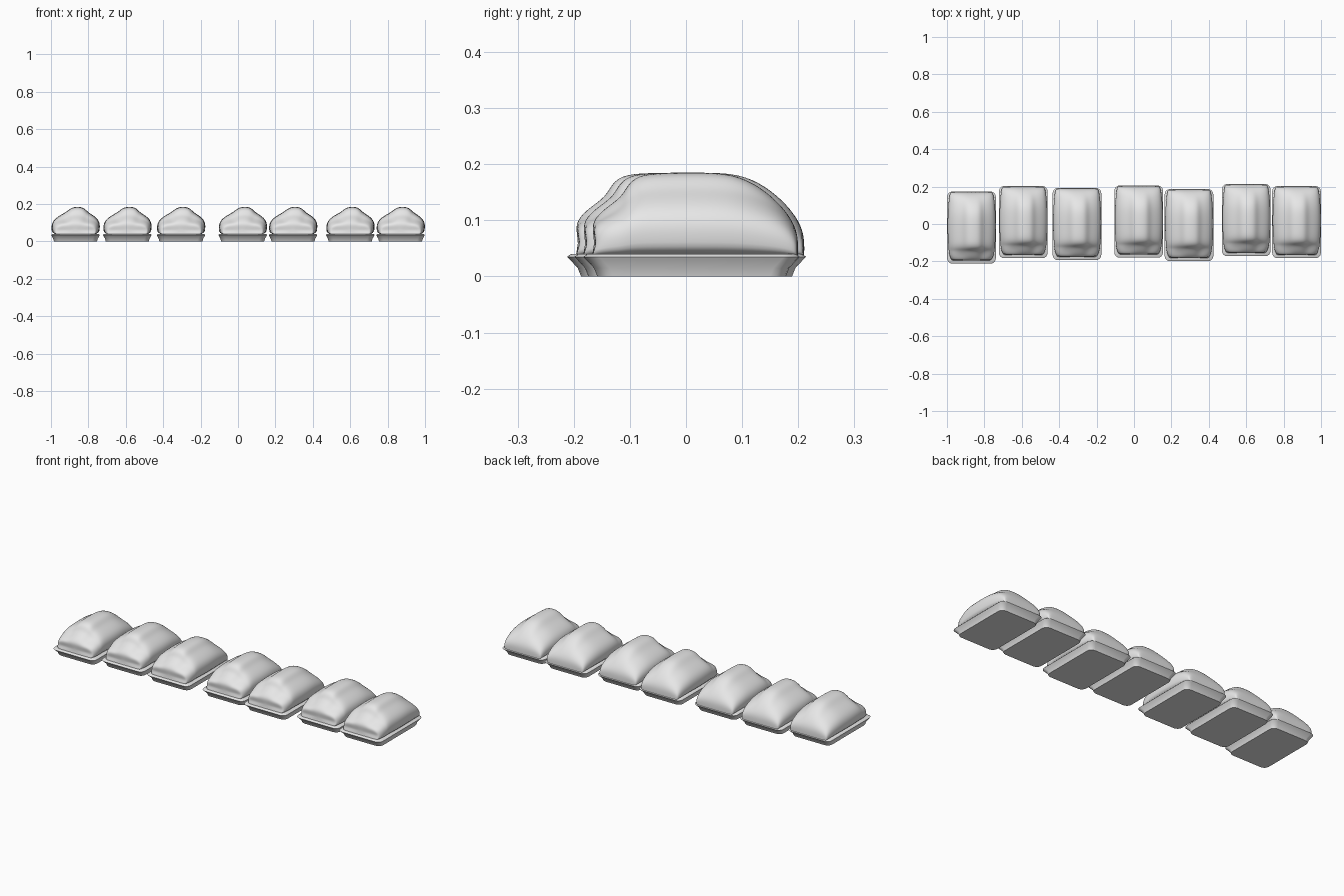
import bpy, math
from math import exp, sin, cos, pi

cube = bpy.data.objects.get("Cube")
if cube:
    bpy.data.objects.remove(cube)

mat = bpy.data.materials.new("pale grey")
mat.use_nodes = True
colour = (0.8, 0.8, 0.8, 1)
mat.diffuse_color = colour
mat.node_tree.nodes["Principled BSDF"].inputs["Base Color"].default_value = colour


def loft(name, rings, closed):
    """Skin a list of equal-length point rings and cap both ends."""
    n = len(rings[0])
    verts = [p for ring in rings for p in ring]
    faces = []
    for i in range(len(rings) - 1):
        for j in range(n if closed else n - 1):
            k = (j + 1) % n
            faces.append((i*n + j, i*n + k, (i+1)*n + k, (i+1)*n + j))
    faces.append(tuple(reversed(range(n))))
    faces.append(tuple(range((len(rings)-1) * n, len(rings) * n)))
    mesh = bpy.data.meshes.new(name)
    mesh.from_pydata(verts, [], faces)
    mesh.materials.append(mat)
    return mesh


def rounded_rect(hx, hy, z, r=0.028, steps=5):
    pts = []
    for q, (sx, sy) in enumerate([(1, 1), (-1, 1), (-1, -1), (1, -1)]):
        for s in range(steps):
            a = (q + s / (steps - 1)) * pi / 2
            pts.append((sx*(hx - r) + r*cos(a), sy*(hy - r) + r*sin(a), z))
    return pts


# Shallow tray: flat base, sloping wall, flared lip
TRAY = [(0.115, 0.168, 0), (0.119, 0.174, 0.015), (0.127, 0.187, 0.029),
        (0.13, 0.193, 0.035), (0.125, 0.186, 0.04)]
tray_mesh = loft("tray", [rounded_rect(*t) for t in TRAY], True)

# Wrapped bird: (y, half width, top height) from front to back
STATIONS = [(-0.179, 0.1, 0.075), (-0.178, 0.108, 0.1), (-0.15, 0.118, 0.126),
            (-0.124, 0.122, 0.143), (-0.113, 0.123, 0.168), (-0.09, 0.125, 0.184),
            (-0.04, 0.128, 0.186), (0.02, 0.129, 0.187), (0.075, 0.127, 0.184),
            (0.12, 0.124, 0.163), (0.16, 0.12, 0.128), (0.186, 0.114, 0.09),
            (0.19, 0.106, 0.06)]
# Half section as (width share, height share), from foot to ridge
PEAKED = [(0.95, 0), (1, 0.2), (1.01, 0.4), (0.9, 0.58), (0.66, 0.72),
          (0.44, 0.82), (0.26, 0.97)]
ROUND = [(0.97, 0), (1, 0.25), (1.0, 0.5), (0.92, 0.73), (0.7, 0.9),
         (0.45, 0.98), (0.22, 1)]
FOOT = 0.03


def section(y, w, top):
    t = min(1, max(0, (top - 0.1) / 0.07))
    half = [(a[0]*t + b[0]*(1-t), a[1]*t + b[1]*(1-t)) for a, b in zip(PEAKED, ROUND)]
    full = [(u, v) for u, v in half] + [(0, 1)] + [(-u, v) for u, v in reversed(half)]
    ring = []
    for u, v in full:
        x, z = u * w + 0.012 * v * v * t, FOOT + v * (top - FOOT)
        # Hollows beside the legs at the front
        dent = exp(-((abs(u) - 0.5) / 0.2)**2 - ((y + 0.15) / 0.03)**2)
        ring.append((x, y, z - 0.014 * dent * v))
    return ring


bird_mesh = loft("bird", [section(*s) for s in STATIONS], True)

# Fold creases on the front of the bird
for v in bird_mesh.vertices:
    if v.co.y < -0.17 and v.co.z < 0.09:
        v.co.y += 0.01 * exp(-((v.co.z - 0.06) / 0.015)**2)

# Row of seven packs, slightly out of line
PLACES = [(-0.869, -0.019), (-0.592, 0.01), (-0.305, 0), (0.025, 0.013),
          (0.294, -0.006), (0.6, 0.021), (0.869, 0.01)]
for i, (x, y) in enumerate(PLACES, 1):
    for name, mesh in (("tray", tray_mesh), ("wrapped_bird", bird_mesh)):
        ob = bpy.data.objects.new(f"{name}_{i}", mesh)
        bpy.context.collection.objects.link(ob)
        ob.location = (x, y, 0)
        bpy.ops.object.select_all(action='DESELECT')
        ob.select_set(True)
        bpy.context.view_layer.objects.active = ob
        if i == 1:
            bpy.ops.object.mode_set(mode='EDIT')
            bpy.ops.mesh.select_all(action='SELECT')
            bpy.ops.mesh.normals_make_consistent(inside=False)
            bpy.ops.object.mode_set(mode='OBJECT')
            bpy.ops.object.shade_smooth_by_angle(angle=math.radians(40 if name == "tray" else 80))
        if name == "wrapped_bird":
            sub = ob.modifiers.new("soften", 'SUBSURF')
            sub.levels = sub.render_levels = 2
